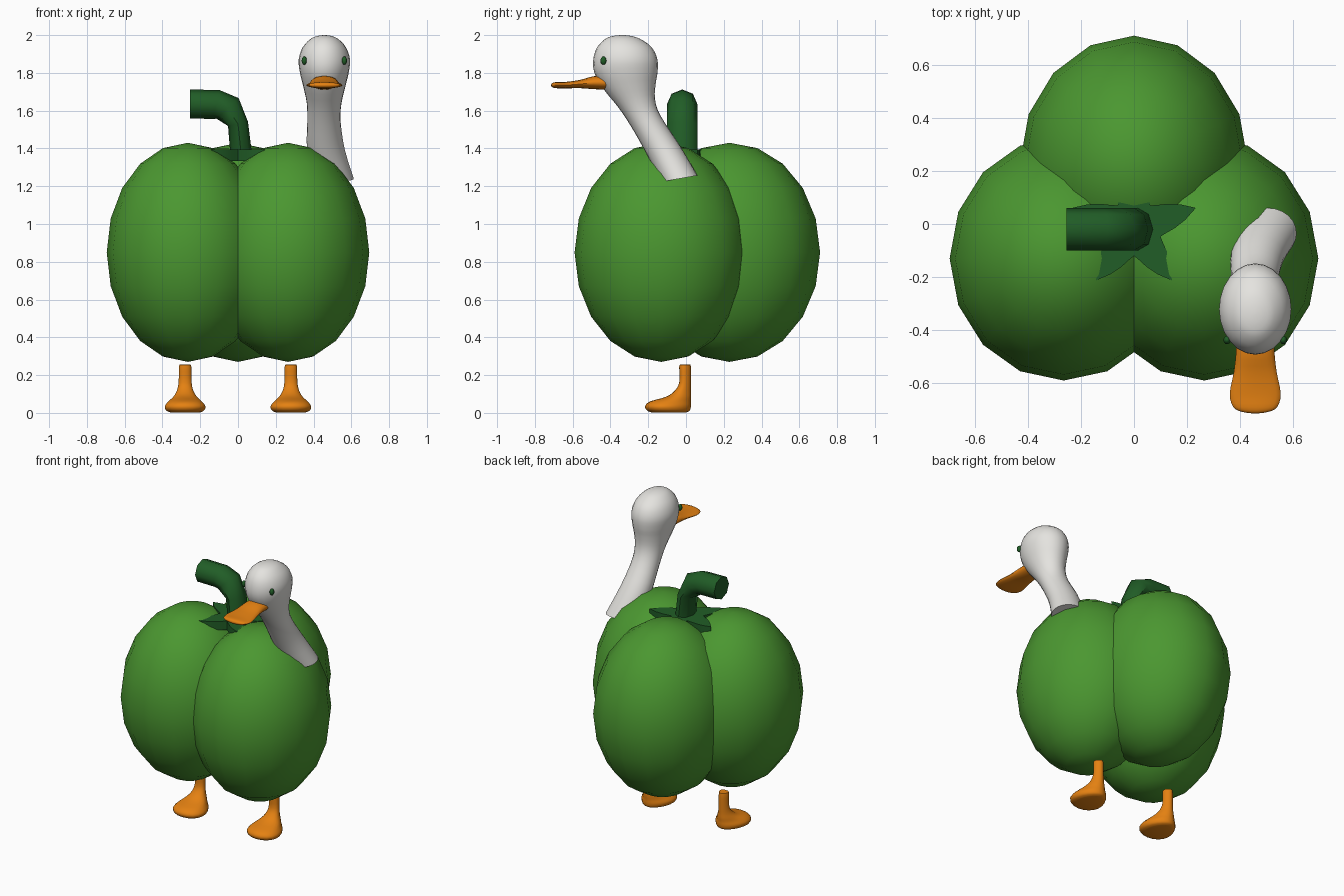
import bpy, bmesh
from math import sin, cos, pi, radians

if "Cube" in bpy.data.objects:
    bpy.data.objects.remove(bpy.data.objects["Cube"], do_unlink=True)


def material(name, rgb):
    m = bpy.data.materials.new(name)
    m.use_nodes = True
    m.diffuse_color = (*rgb, 1)
    m.node_tree.nodes["Principled BSDF"].inputs["Base Color"].default_value = (*rgb, 1)
    return m


body_green = material("pepper green", (0.07, 0.31, 0.03))
stem_green = material("dark stem green", (0.015, 0.11, 0.02))
white = material("soft white", (0.78, 0.77, 0.74))
orange = material("bill orange", (0.78, 0.22, 0.006))


def finish(name, bm, mat, location=(0, 0, 0), scale=(1, 1, 1), turn=0, angle=45):
    bmesh.ops.recalc_face_normals(bm, faces=bm.faces)
    mesh = bpy.data.meshes.new(name)
    bm.to_mesh(mesh)
    bm.free()
    mesh.materials.append(mat)
    ob = bpy.data.objects.new(name, mesh)
    bpy.context.collection.objects.link(ob)
    ob.location, ob.scale, ob.rotation_euler.z = location, scale, turn
    bpy.ops.object.select_all(action='DESELECT')
    ob.select_set(True)
    bpy.context.view_layer.objects.active = ob
    bpy.ops.object.shade_smooth_by_angle(angle=radians(angle))
    return ob


def ball(name, mat, location, scale, segments=16, rings=10):
    bm = bmesh.new()
    bmesh.ops.create_uvsphere(bm, u_segments=segments, v_segments=rings, radius=1)
    return finish(name, bm, mat, location, scale)


def smooth_rows(rows, steps):
    """Catmull-Rom interpolation between section rows."""
    out = []
    for i in range(len(rows) - 1):
        a, b, c, d = rows[max(i - 1, 0)], rows[i], rows[i + 1], rows[min(i + 2, len(rows) - 1)]
        for s in range(steps):
            t = s / steps
            out.append([0.5 * (2 * q + (r - p) * t + (2 * p - 5 * q + 4 * r - w) * t * t
                               + (3 * q - p - 3 * r + w) * t ** 3)
                        for p, q, r, w in zip(a, b, c, d)])
    return out + [rows[-1]]


def loft(name, mat, rows, sides=20, steps=3, taper=0, **kw):
    """Each row: centre y, centre z, half width, half depth, tilt in degrees, centre x."""
    bm = bmesh.new()
    loops = []
    for y, z, w, d, tilt, x in smooth_rows(rows, steps):
        t = radians(tilt)
        ring = []
        for k in range(sides):
            a = 2 * pi * k / sides
            ring.append(bm.verts.new((x + w * cos(a) * (1 - taper * sin(a)),
                                      y + d * sin(a) * cos(t), z + d * sin(a) * sin(t))))
        loops.append(ring)
    for lo, hi in zip(loops, loops[1:]):
        for k in range(sides):
            n = (k + 1) % sides
            bm.faces.new((lo[k], lo[n], hi[n], hi[k]))
    bm.faces.new(loops[0][::-1])
    bm.faces.new(loops[-1])
    return finish(name, bm, mat, **kw)


# Three overlapping body lobes
ball("back_lobe", body_green, (0, 0.23, 0.85), (0.43, 0.48, 0.58))
for side, s in (("left", 1), ("right", -1)):
    ball(side + "_front_lobe", body_green, (0.265 * s, -0.13, 0.85), (0.43, 0.46, 0.58))

# Hooked stem, built along y and turned to point to the right
loft("stem", stem_green, [
    (-0.02, 1.34, 0.08, 0.058, 0, 0),
    (0.0, 1.53, 0.08, 0.054, -12, 0),
    (0.055, 1.612, 0.08, 0.08, -43, 0),
    (0.115, 1.633, 0.08, 0.078, -78, 0),
    (0.255, 1.635, 0.08, 0.077, -90, 0)],
    sides=8, steps=1, location=(0, -0.02, 0), turn=pi / 2, angle=50)

# Five-pointed leafy cap with concave edges
bm = bmesh.new()
star = []
for k in range(40):
    t = abs(k % 8 - 4) / 4
    r = 0.105 + 0.14 * t ** 1.5
    a = radians(18) + 2 * pi * k / 40
    star.append(bm.verts.new((r * cos(a), r * sin(a), 0)))
face = bm.faces.new(star)
grown = bmesh.ops.extrude_face_region(bm, geom=[face])["geom"]
bmesh.ops.translate(bm, vec=(0, 0, 0.06),
                    verts=[v for v in grown if isinstance(v, bmesh.types.BMVert)])
finish("leaf_cap", bm, stem_green, location=(0, -0.015, 1.334), angle=30)

# Neck and head in one smooth surface
loft("neck_and_head", white, [
    (-0.035, 1.24, 0.108, 0.097, 10, 0.505),
    (-0.122, 1.395, 0.1, 0.088, 24, 0.465),
    (-0.213, 1.545, 0.088, 0.083, 20, 0.455),
    (-0.262, 1.64, 0.092, 0.1, 12, 0.456),
    (-0.3, 1.73, 0.112, 0.14, 5, 0.457),
    (-0.318, 1.8, 0.129, 0.167, 0, 0.457),
    (-0.321, 1.87, 0.136, 0.17, 0, 0.457),
    (-0.326, 1.935, 0.115, 0.145, 0, 0.457),
    (-0.335, 1.98, 0.073, 0.092, 0, 0.457),
    (-0.338, 1.996, 0.035, 0.045, 0, 0.457),
    (-0.338, 2.0, 0.004, 0.005, 0, 0.457)], sides=24)

# Flat bill widening towards the tip
loft("bill", orange, [
    (-0.42, 1.748, 0.07, 0.037, 90, 0.457),
    (-0.49, 1.748, 0.073, 0.034, 90, 0.457),
    (-0.56, 1.741, 0.081, 0.022, 90, 0.457),
    (-0.64, 1.735, 0.096, 0.017, 90, 0.457),
    (-0.69, 1.735, 0.083, 0.016, 90, 0.457),
    (-0.708, 1.735, 0.05, 0.011, 90, 0.457),
    (-0.714, 1.735, 0.01, 0.003, 90, 0.457)])

# Eyes and feet, one on each side
for side, s in (("left", 1), ("right", -1)):
    ball(side + "_eye", stem_green, (0.457 + 0.106 * s, -0.437, 1.865), (0.014, 0.016, 0.022), 12, 8)
    loft(side + "_foot", orange, [
        (-0.09, 0.002, 0.075, 0.09, 0, 0),
        (-0.093, 0.012, 0.098, 0.113, 0, 0),
        (-0.095, 0.035, 0.106, 0.121, 0, 0),
        (-0.083, 0.06, 0.088, 0.109, 0, 0),
        (-0.04, 0.085, 0.062, 0.067, 0, 0),
        (-0.018, 0.115, 0.044, 0.044, 0, 0),
        (-0.005, 0.16, 0.034, 0.031, 0, 0),
        (-0.005, 0.245, 0.032, 0.031, 0, 0),
        (-0.005, 0.255, 0.026, 0.025, 0, 0)],
        taper=0.22, location=(0.28 * s, 0, 0))
